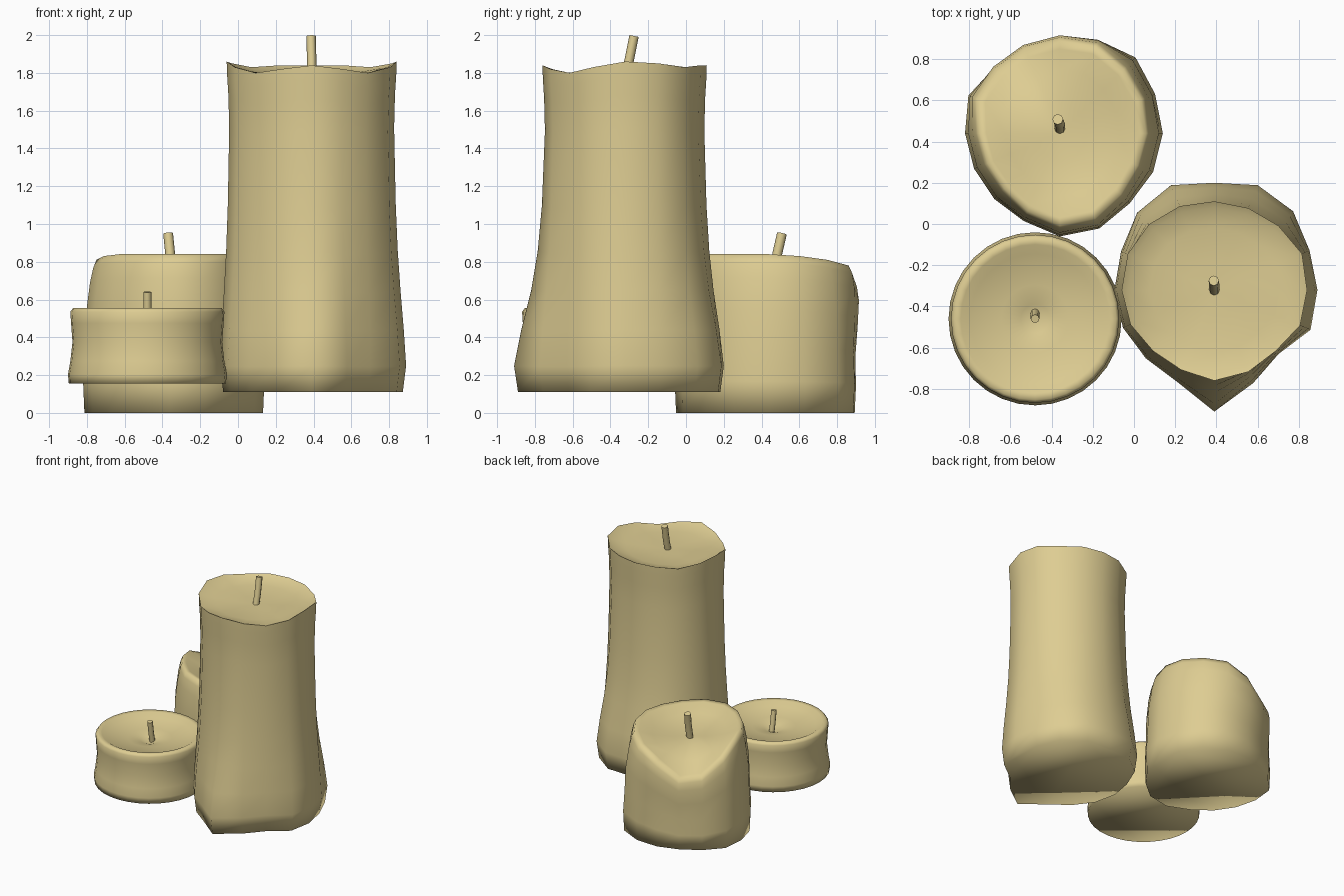
import bpy, bmesh, math
from mathutils import Vector

if "Cube" in bpy.data.objects:
    bpy.data.objects.remove(bpy.data.objects["Cube"])

wax = bpy.data.materials.new("cream wax")
wax.diffuse_color = (0.73, 0.61, 0.29, 1)
wax.use_nodes = True
wax.node_tree.nodes["Principled BSDF"].inputs["Base Color"].default_value = wax.diffuse_color


def bridge(bm, rings):
    for a, b in zip(rings, rings[1:]):
        n = len(a)
        for i in range(n):
            j = (i + 1) % n
            bm.faces.new((a[i], a[j], b[j], b[i]))


def finish(bm, name, angle):
    bmesh.ops.recalc_face_normals(bm, faces=bm.faces)
    me = bpy.data.meshes.new(name)
    bm.to_mesh(me)
    bm.free()
    me.materials.append(wax)
    ob = bpy.data.objects.new(name, me)
    bpy.context.collection.objects.link(ob)
    bpy.ops.object.select_all(action='DESELECT')
    ob.select_set(True)
    bpy.context.view_layer.objects.active = ob
    bpy.ops.object.shade_smooth_by_angle(angle=math.radians(angle))


def candle(name, centre, z0, base, top, rim, wall, zc, basin):
    """base, top: outline radii; rim: rim height, all by direction from +x
    wall: (height fraction, blend to base outline, scale)
    basin: (scale, weight between pool height and rim height)"""
    bm = bmesh.new()
    n = len(base)

    def ring(blend, scale, zf):
        out = []
        for i in range(n):
            a = 2 * math.pi * i / n
            r = (top[i] + (base[i] - top[i]) * blend) * scale
            out.append(bm.verts.new((centre[0] + r * math.cos(a),
                                     centre[1] + r * math.sin(a), zf(rim[i]))))
        return out

    rings = [ring(b, s, lambda h, f=f: z0 + f * (h - z0)) for f, b, s in wall]
    rings += [ring(0, s, lambda h, w=w: zc + w * (h - zc)) for s, w in basin]
    bridge(bm, rings)
    bm.faces.new(rings[0])
    mid = bm.verts.new((centre[0], centre[1], zc))
    for i in range(n):
        bm.faces.new((rings[-1][i], rings[-1][(i + 1) % n], mid))
    finish(bm, name, 100)


def wick(name, path, r):
    bm = bmesh.new()
    pts = [Vector(p) for p in path]
    rings = []
    for k, p in enumerate(pts):
        d = (pts[min(k + 1, len(pts) - 1)] - pts[max(k - 1, 0)]).normalized()
        u = d.cross(Vector((0, 1, 0))).normalized()
        v = d.cross(u)
        rings.append([bm.verts.new(p + r * (u * math.cos(t) + v * math.sin(t)))
                      for t in (math.pi * i / 4 for i in range(8))])
    bridge(bm, rings)
    bm.faces.new(rings[0])
    bm.faces.new(rings[-1])
    finish(bm, name, 60)


# Tall candle with a pointed, flared foot and a wavy rim
candle("tall_candle", (0.39, -0.32), 0.11,
       [.50, .50, .54, .55, .52, .55, .53, .49, .485, .48, .47, .48, .59, .49, .44, .505],
       [.45, .46, .44, .43, .43, .44, .45, .455, .45, .44, .42, .42, .44, .43, .42, .45],
       [1.86, 1.85, 1.83, 1.84, 1.84, 1.84, 1.83, 1.85, 1.86, 1.83, 1.80, 1.82, 1.84, 1.82, 1.80, 1.83],
       [(0, 1, .965), (.08, 1, 1), (.19, .75, 1), (.31, .4, 1), (.43, .2, .99), (.57, .08, .98),
        (.80, 0, .97), (.90, 0, .98), (.96, 0, .995), (1, 0, 1)],
       1.79, [(.93, .65), (.7, .2), (.3, .03)])
wick("tall_candle_wick", [(.39, -.33, 1.75), (.39, -.30, 1.87), (.387, -.275, 1.995)], 0.025)

# Medium candle, melted towards the back left
candle("medium_candle", (-0.36, 0.44), 0.0,
       [.50, .50, .52, .49, .46, .44, .45, .48, .46, .45, .45, .46, .50, .50, .48, .49],
       [.44, .45, .46, .48, .47, .46, .45, .45, .41, .40, .40, .43, .47, .47, .44, .43],
       [.84, .83, .81, .78, .70, .58, .60, .73, .81, .83, .84, .84, .84, .84, .84, .84],
       [(0, 1, .985), (.2, 1, 1), (.42, .9, .99), (.65, .6, 1.01), (.85, .15, 1.015),
        (.95, 0, .99), (1, 0, .95)],
       0.74, [(.87, .93), (.65, .45), (.3, .08)])
wick("medium_candle_wick", [(-.36, .455, .69), (-.36, .485, .85), (-.37, .508, .95)], 0.026)

# Small round candle with a waist, a rolled rim and a shallow pool
candle("small_candle", (-0.48, -0.46), 0.155, [.42] * 32, [.41] * 32, [.555] * 32,
       [(0, 1, .99), (.12, 1, 1), (.3, .8, .975), (.55, .5, .955), (.8, .2, .98), (.95, 0, .995), (1, 0, .96)],
       0.46, [(.88, .96), (.77, .68), (.4, .5), (.17, .28)])
wick("small_candle_wick", [(-.48, -.425, .44), (-.48, -.445, .54), (-.48, -.46, .64)], 0.021)
